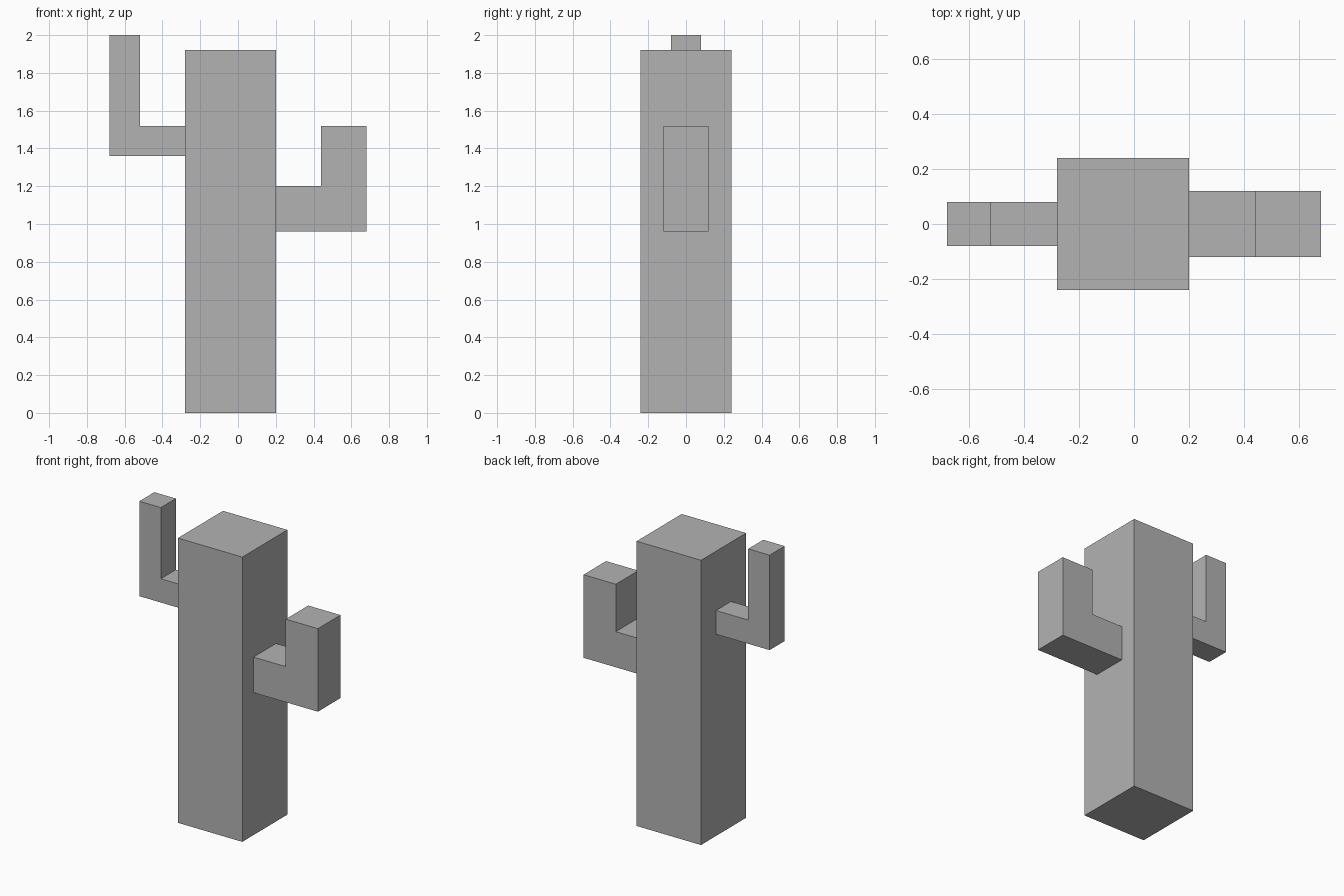
import bpy
import bmesh

old = bpy.data.objects.get("Cube")
if old:
    bpy.data.objects.remove(old, do_unlink=True)

# Single flat grey
grey = bpy.data.materials.new("plain grey")
grey.use_nodes = True
colour = (0.45, 0.45, 0.45, 1)
grey.diffuse_color = colour
grey.node_tree.nodes["Principled BSDF"].inputs["Base Color"].default_value = colour


def extrude_profile(name, profile, depth):
    """Extrude an x-z outline along y, centred on y = 0."""
    bm = bmesh.new()
    face = bm.faces.new([bm.verts.new((x, -depth / 2, z)) for x, z in profile])
    result = bmesh.ops.extrude_face_region(bm, geom=[face])
    moved = [v for v in result["geom"] if isinstance(v, bmesh.types.BMVert)]
    bmesh.ops.translate(bm, verts=moved, vec=(0, depth, 0))
    bmesh.ops.recalc_face_normals(bm, faces=bm.faces)
    mesh = bpy.data.meshes.new(name)
    bm.to_mesh(mesh)
    bm.free()
    mesh.materials.append(grey)
    obj = bpy.data.objects.new(name, mesh)
    bpy.context.collection.objects.link(obj)
    return obj


def bent_arm(name, root, tip, bottom, top, thick):
    """L-shaped square arm: out sideways from the trunk, then straight up."""
    side = 1 if tip > root else -1
    inner = tip - side * thick
    shelf = bottom + thick
    outline = [(root, bottom), (tip, bottom), (tip, top),
               (inner, top), (inner, shelf), (root, shelf)]
    return extrude_profile(name, outline, thick)


# Trunk
extrude_profile("trunk", [(-0.28, 0), (0.2, 0), (0.2, 1.92), (-0.28, 1.92)], 0.48)

# Arms
bent_arm("left_arm", 0.2, 0.68, 0.96, 1.52, 0.24)
bent_arm("right_arm", -0.28, -0.68, 1.36, 2.0, 0.16)
